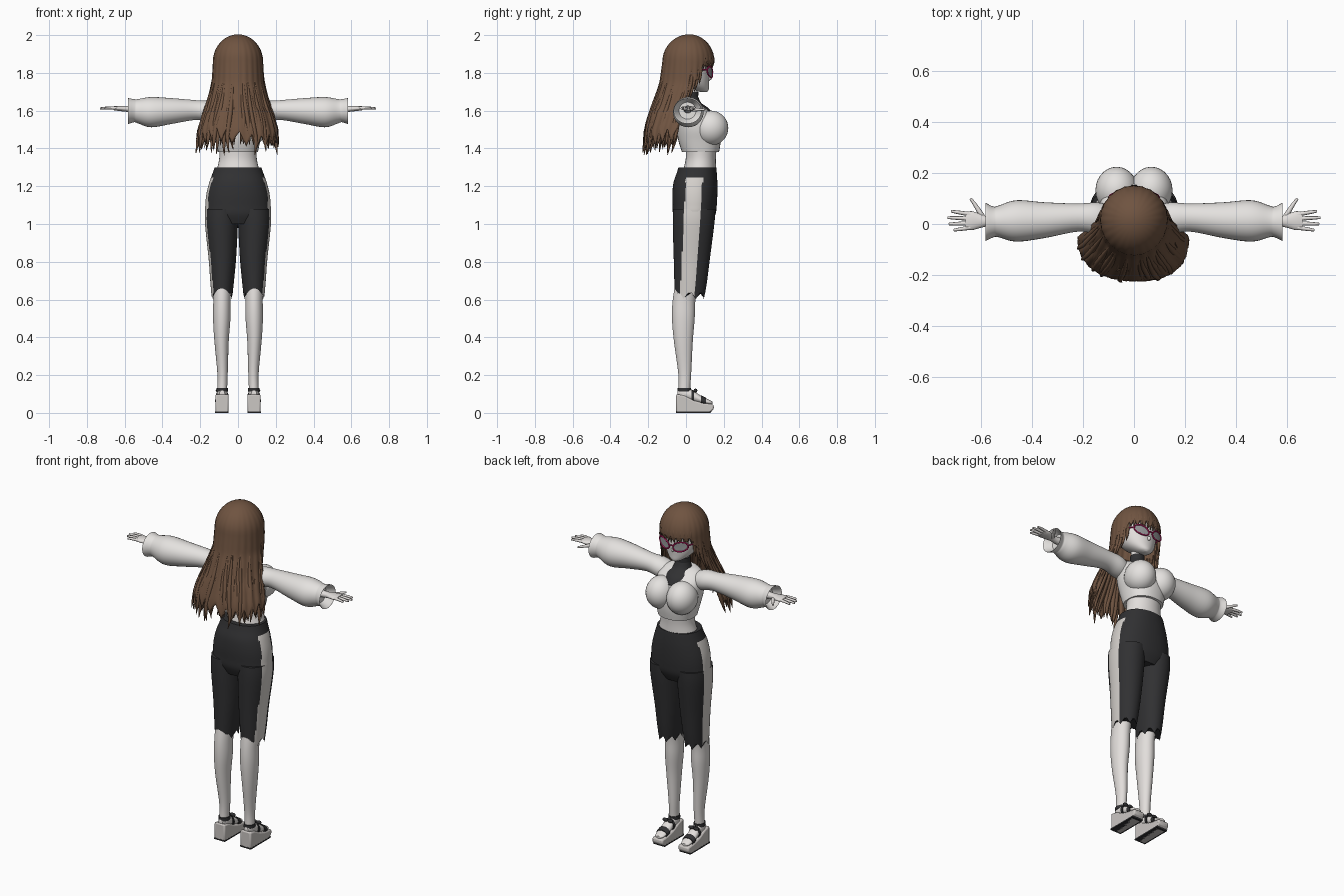
import bpy, bmesh, random
from math import sin, cos, pi, radians, sqrt
from mathutils import Vector

random.seed(4)
if "Cube" in bpy.data.objects:
    bpy.data.objects.remove(bpy.data.objects["Cube"], do_unlink=True)


def material(name, r, g, b):
    m = bpy.data.materials.new(name)
    m.use_nodes = True
    m.diffuse_color = (r, g, b, 1)
    m.node_tree.nodes["Principled BSDF"].inputs["Base Color"].default_value = (r, g, b, 1)
    return m


SKIN = material("pale skin", .76, .73, .71)
KNIT = material("white knit", .78, .76, .74)
BLACK = material("black cloth", .03, .03, .032)
STRIPE = material("stripe grey", .66, .63, .6)
HAIR = material("brown hair", .16, .088, .052)
SHOE = material("shoe grey", .6, .57, .55)
PINK = material("magenta frame", .55, .01, .13)
LENS = material("lens grey", .32, .32, .33)
SIDES = (("left", 1), ("right", -1))


def finish(ob, *mats, angle=50):
    for m in mats:
        ob.data.materials.append(m)
    bpy.ops.object.select_all(action='DESELECT')
    ob.select_set(True)
    bpy.context.view_layer.objects.active = ob
    if ob.type == 'CURVE':
        bpy.ops.object.convert(target='MESH')
        ob = bpy.context.object
    bpy.ops.object.shade_smooth_by_angle(angle=radians(angle))
    return ob


def to_object(name, bm):
    bmesh.ops.recalc_face_normals(bm, faces=bm.faces)
    me = bpy.data.meshes.new(name)
    bm.to_mesh(me)
    bm.free()
    ob = bpy.data.objects.new(name, me)
    bpy.context.collection.objects.link(ob)
    return ob


def spline_rows(keys, steps):
    """Catmull-Rom through rows of numbers."""
    out = []
    for i in range(len(keys) - 1):
        p = [keys[max(0, min(len(keys) - 1, i + k))] for k in (-1, 0, 1, 2)]
        for s in range(steps):
            t = s / steps
            out.append([b + .5 * t * (c - a + t * (2 * a - 5 * b + 4 * c - d + t * (3 * (b - c) + d - a)))
                        for a, b, c, d in zip(*p)])
    return out + [list(keys[-1])]


def loft(name, keys, mat, axis='z', side=1, n=32, steps=5, power=2, hem=0, caps=True, stripe=None):
    """Skin of rings (t, centre 1, centre 2, radius 1, radius 2) along an axis."""
    bm, rings = bmesh.new(), []
    rows = spline_rows(keys, steps)
    for k, (t, c1, c2, r1, r2) in enumerate(rows):
        ring = []
        for i in range(n):
            a = 2 * pi * i / n
            u, v = cos(a), sin(a)
            p = c1 + r1 * abs(u) ** (2 / power) * (1 if u > 0 else -1)
            q = c2 + r2 * abs(v) ** (2 / power) * (1 if v > 0 else -1)
            h = t + (hem * (abs(i % 8 - 4) / 2 - 1) if k == 0 else 0)
            co = {'z': (p, q, h), 'x': (h, p, q), 'y': (p, h, q)}[axis]
            ring.append(bm.verts.new((co[0] * side, co[1], co[2])))
        rings.append(ring)
    for a, b in zip(rings, rings[1:]):
        for i in range(n):
            f = bm.faces.new((a[i], a[i - 1], b[i - 1], b[i]))
            if stripe:
                f.material_index = int(stripe(f.calc_center_median()))
    if caps:
        bm.faces.new(rings[0])
        bm.faces.new(rings[-1])
    return finish(to_object(name, bm), *([mat, STRIPE] if stripe else [mat]))


def tubes(name, paths, mat, depth, cyclic=False):
    """Tapered round strands; every path point is (x, y, z, thickness)."""
    cu = bpy.data.curves.new(name, 'CURVE')
    cu.dimensions, cu.bevel_depth, cu.bevel_resolution, cu.resolution_u = '3D', depth, 2, 4
    cu.use_fill_caps = True
    for path in paths:
        sp = cu.splines.new('NURBS')
        sp.points.add(len(path) - 1)
        for pt, (x, y, z, r) in zip(sp.points, path):
            pt.co, pt.radius = (x, y, z, 1), r
        sp.order_u, sp.use_endpoint_u, sp.use_cyclic_u = 3, not cyclic, cyclic
    ob = bpy.data.objects.new(name, cu)
    bpy.context.collection.objects.link(ob)
    return finish(ob, mat)


def ellipsoid(name, centre, radii, mat):
    bm = bmesh.new()
    bmesh.ops.create_uvsphere(bm, u_segments=28, v_segments=18, radius=1)
    for v in bm.verts:
        v.co = Vector(c + r * k for c, r, k in zip(centre, radii, v.co))
    return finish(to_object(name, bm), mat)


# Head and neck
loft("head", [(1.698, .095, .0, .012, .012), (1.71, .08, .0, .04, .04), (1.74, .052, 0, .074, .07),
              (1.78, .03, 0, .096, .094), (1.83, .018, 0, .108, .104), (1.9, .012, 0, .106, .1),
              (1.96, .01, 0, .06, .06)] and
     [(z, 0, cy, rx, ry) for z, cy, rx, ry in
      ((1.698, .095, .012, .015), (1.71, .08, .04, .04), (1.74, .052, .074, .07), (1.78, .03, .096, .094),
       (1.83, .018, .108, .104), (1.9, .012, .106, .1), (1.96, .01, .06, .06))], SKIN)
ellipsoid("nose", (0, .122, 1.772), (.009, .014, .012), SKIN)
loft("neck", [(1.56, 0, .025, .045, .04), (1.64, 0, .025, .036, .034), (1.74, 0, .03, .035, .034)], SKIN)
loft("choker", [(1.665, 0, .026, .04, .038), (1.7, 0, .028, .039, .038)], BLACK, steps=1)
loft("neck_bib", [(1.565, 0, .055, .095, .098), (1.61, 0, .045, .082, .078), (1.64, 0, .032, .052, .05),
                  (1.675, 0, .027, .039, .037)], BLACK, hem=.012)

# Cropped sweater with bust
loft("sweater", [(1.38, 0, .077, .105, .098), (1.44, 0, .072, .118, .112), (1.5, 0, .066, .132, .116),
                 (1.56, 0, .052, .135, .104), (1.6, 0, .036, .13, .085), (1.63, 0, .022, .105, .058),
                 (1.645, 0, .012, .075, .04)], KNIT, power=2.3)
for label, s in SIDES:
    ellipsoid(label + "_bust", (s * .068, .132, 1.508), (.083, .092, .092), KNIT)
loft("waist", [(1.27, 0, .07, .118, .09), (1.34, 0, .078, .1, .08), (1.4, 0, .08, .1, .082)], SKIN)


# Cropped trousers with a side stripe and torn hems
def on_stripe(c):
    k = (c.z - .62) / .63
    return c.z < 1.25 and abs(c.x) > .1 and abs(c.y - .005 - .04 * k) < .037 + .008 * k


loft("trouser_hips", [(1.0, 0, .042, .13, .09), (1.05, 0, .044, .17, .112), (1.1, 0, .046, .173, .117),
                      (1.16, 0, .047, .167, .119), (1.22, 0, .05, .152, .116), (1.27, 0, .057, .134, .106),
                      (1.3, 0, .06, .124, .1)], BLACK, n=96, steps=6, power=2.2, stripe=on_stripe)
for label, s in SIDES:
    loft(label + "_trouser_leg", [(.625, .085, .02, .056, .08), (.7, .084, .025, .063, .087),
                                  (.82, .083, .031, .073, .096), (1.0, .0875, .04, .087, .11),
                                  (1.08, .087, .044, .086, .112)], BLACK, side=s, n=64, power=2.1,
         hem=.022, stripe=on_stripe)
    loft(label + "_lower_leg", [(.08, .084, -.012, .028, .032), (.14, .083, -.008, .026, .031),
                                (.22, .082, -.007, .028, .035), (.38, .087, -.014, .038, .05),
                                (.5, .086, -.014, .046, .06), (.6, .085, -.01, .046, .06),
                                (.72, .085, .01, .05, .06)], SKIN, side=s)

    # Foot and wedge sandal
    loft(label + "_foot", [(-.045, .084, .105, .014, .014), (-.02, .084, .105, .026, .03),
                           (.03, .084, .092, .029, .03), (.08, .085, .07, .031, .02),
                           (.125, .085, .056, .027, .012), (.14, .085, .053, .012, .007)], SKIN, axis='y', side=s)
    outline = ((-.052, 0), (.125, 0), (.148, .02), (.146, .045), (.09, .052), (.04, .066), (-.01, .092), (-.052, .1))
    for part, mat, pts in (("wedge", SHOE, outline), ("sole", BLACK, ((-.053, 0), (.13, 0), (.135, .008), (-.053, .008)))):
        bm = bmesh.new()
        wide = .035 if part == "wedge" else .0355
        loops = [[bm.verts.new((s * .085 + w, y, z)) for y, z in pts] for w in (-wide, wide)]
        for loop in loops:
            bm.faces.new(loop)
        for i in range(len(pts)):
            bm.faces.new((loops[0][i], loops[0][i - 1], loops[1][i - 1], loops[1][i]))
        ob = to_object(label + "_" + part, bm)
        if part == "wedge":
            bev = ob.modifiers.new("soft edge", 'BEVEL')
            bev.width, bev.segments = .008, 2
        finish(ob, mat, angle=30)
    loft(label + "_ankle_strap", [(.112, .083, -.009, .031, .036), (.132, .083, -.009, .03, .035)], BLACK,
         side=s, steps=1)
    loft(label + "_instep_strap", [(.028, .084, .09, .034, .034), (.042, .084, .085, .034, .032)], BLACK,
         axis='y', side=s, steps=1)
    loft(label + "_toe_strap", [(.08, .085, .068, .036, .025), (.105, .085, .06, .036, .021)], BLACK,
         axis='y', side=s, steps=1)
    for k in (-1, 1):
        ellipsoid(label + "_strap_bow", (s * .085 + k * .016, .05, .118), (.017, .01, .01), BLACK)

    # Puffed sleeve with flared cuff, then the hand
    loft(label + "_sleeve", [(.07, .015, 1.575, .05, .045), (.14, .022, 1.593, .062, .056), (.22, .025, 1.603, .055, .052),
                             (.35, .015, 1.598, .07, .068), (.46, .012, 1.592, .081, .08),
                             (.53, .01, 1.597, .062, .064), (.55, .008, 1.6, .06, .061), (.58, .008, 1.598, .074, .068),
                             (.575, .008, 1.598, .068, .062), (.54, .008, 1.6, .045, .045)], KNIT, axis='x', side=s)
    loft(label + "_hand", [(.5, .008, 1.605, .026, .024), (.57, .01, 1.608, .02, .017), (.6, .012, 1.61, .027, .015),
                           (.635, .013, 1.612, .037, .013), (.66, .012, 1.613, .034, .01)],
         SKIN, axis='x', side=s, n=20)
    fingers = [[(s * .64, y, 1.613, 1), (s * (.64 + l * .6), y + o * .6, 1.616, .95), (s * (.64 + l), y + o, 1.612, .6)]
               for y, l, o in ((.038, .076, .012), (.021, .09, .004), (.003, .085, -.003), (-.014, .066, -.01))]
    fingers.append([(s * .59, .022, 1.605, 1.3), (s * .612, .062, 1.606, 1.1), (s * .64, .1, 1.606, .6)])
    tubes(label + "_fingers", fingers, SKIN, .0085)

# Hair shell: rows give height, half width, middle y, front depth and back depth
ROWS = ((2, .128, .018, .128, .138), (1.86, .128, .018, .128, .138), (1.75, .134, .018, .11, .153),
        (1.65, .158, -.01, .09, .158), (1.5, .208, -.05, .07, .166), (1.34, .232, -.066, .07, .168))


def hair_point(a, z, grow=1.0):
    for hi, lo in zip(ROWS, ROWS[1:]):
        if z >= lo[0]:
            break
    k = (hi[0] - z) / (hi[0] - lo[0])
    w, mid, front, back = (p + (q - p) * k for p, q in zip(hi[1:], lo[1:]))
    dome = sqrt(max(0, 1 - ((z - 1.86) / .14) ** 2)) if z > 1.86 else 1
    c, s = cos(a), sin(a)
    e = .85 if z < 1.6 else 1
    x = w * abs(c) ** e * (1 if c > 0 else -1)
    y = abs(s) ** e * (front if s > 0 else -back)
    return x * dome * grow, mid + y * dome * grow, z


def hem_height(i, a):
    s, saw = sin(a), abs(i % 6 - 3) / 3
    if s > .55:
        return 1.83 + .03 * saw
    if s > .06:
        return 1.68 + (s - .06) * .24 + .03 * saw
    return 1.42 + .07 * saw + .02 * cos(3 * a)


COLS, LINES = 144, 28
bm, grid = bmesh.new(), []
for i in range(COLS):
    a = 2 * pi * (i + .5) / COLS
    low, column = hem_height(i, a), []
    for j in range(LINES + 1):
        t = j / LINES
        z = 1.86 + .14 * cos(t / .4 * pi / 2) if t < .4 else 1.86 + (low - 1.86) * (t - .4) / .6
        column.append(bm.verts.new(hair_point(a, z, 1 + .018 * t * cos(2 * pi * i / 6))))
    grid.append(column)
for i in range(COLS):
    for j in range(LINES):
        bm.faces.new((grid[i - 1][j], grid[i][j], grid[i][j + 1], grid[i - 1][j + 1]))
bmesh.ops.remove_doubles(bm, verts=bm.verts, dist=.0002)
shell = to_object("hair_shell", bm)
solid = shell.modifiers.new("thickness", 'SOLIDIFY')
solid.thickness, solid.offset = .008, 0
finish(shell, HAIR)

# Loose locks at the back, temples and fringe
locks = []
for k in range(38):
    a = radians(181 + 178 * k / 37)
    end, grow = random.uniform(1.36, 1.43), random.uniform(.9, 1)
    locks.append([hair_point(a + radians(random.uniform(-3, 3)) * t, 1.76 + (end - 1.76) * t, grow) + (r,)
                  for t, r in ((0, .3), (.3, .9), (.6, 1.1), (.85, .8), (1, .1))])
for a, end in ((8, 1.63), (16, 1.65), (24, 1.7), (31, 1.74)):
    for b in (a, 180 - a):
        locks.append([hair_point(radians(b), 1.86 + (end - 1.86) * t, .97) + (r,)
                      for t, r in ((0, .4), (.4, .8), (.8, .5), (1, .1))])
for k in range(13):
    a = radians(38 + 104 * k / 12)
    locks.append([hair_point(a, z, .98) + (r,) for z, r in ((1.95, .2), (1.9, .7), (1.86, .7), (1.82, .1))])
tubes("hair_locks", locks, HAIR, .013)


# Upswept glasses wrapped round the face
def rim_point(s, a, k=1):
    x = .053 + .041 * k * cos(a)
    return s * x, .14 - 3.2 * x * x, 1.803 + .028 * k * sin(a) + .2 * (x - .05)


for label, s in SIDES:
    angles = [2 * pi * i / 24 for i in range(24)]
    tubes(label + "_rim", [[rim_point(s, a) + (1,) for a in angles]], PINK, .004, cyclic=True)
    bm = bmesh.new()
    hub = bm.verts.new(rim_point(s, 0, 0))
    edge = [bm.verts.new(rim_point(s, a)) for a in angles]
    for i in range(24):
        bm.faces.new((hub, edge[i - 1], edge[i]))
    finish(to_object(label + "_lens", bm), LENS)
    tubes(label + "_temple", [[(s * .093, .112, 1.815, 1), (s * .108, .09, 1.82, 1), (s * .114, 0, 1.82, 1)]], PINK, .004)
tubes("glasses_bridge", [[(-.014, .14, 1.803, 1), (0, .143, 1.808, 1), (.014, .14, 1.803, 1)]], PINK, .004)
